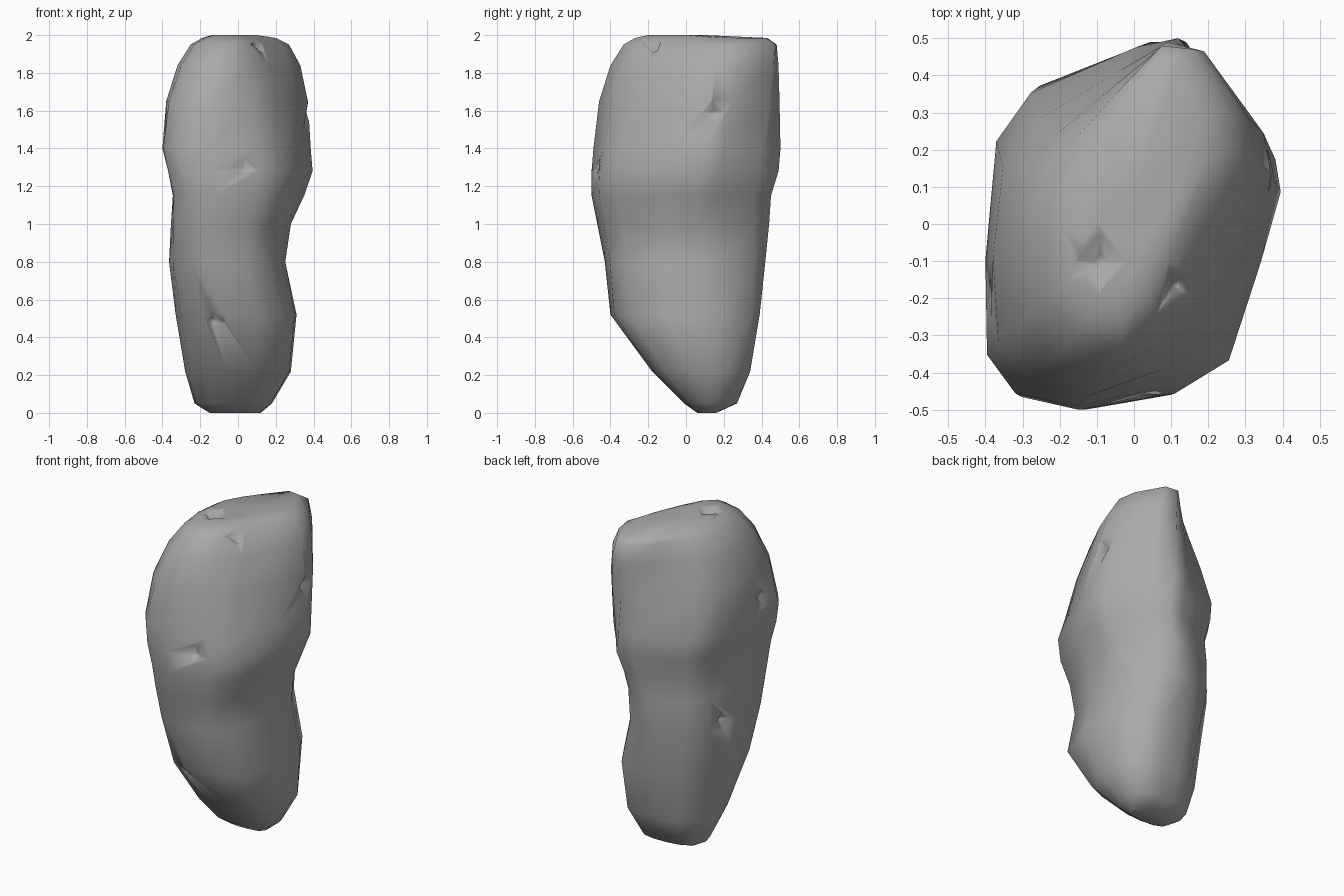
import bpy, bmesh
from mathutils import Vector, Matrix

cube = bpy.data.objects.get("Cube")
if cube:
    bpy.data.objects.remove(cube)

# Plan outlines, counter-clockwise from the back left corner
CREST = [(-.28, .1), (-.3, -.05), (-.28, -.22), (-.2, -.33), (-.07, -.36), (.03, -.28),
         (.11, -.15), (.21, .05), (.26, .18), (.24, .3), (.14, .47), (.05, .48), (-.08, .35), (-.2, .22)]
UPPER = [(-.37, .25), (-.4, -.1), (-.4, -.37), (-.33, -.47), (-.17, -.505), (.1, -.46),
         (.25, -.37), (.34, -.1), (.395, .09), (.38, .18), (.21, .39), (.13, .5), (.03, .5), (-.28, .38)]
LOWER = [(-.3, .24), (-.34, 0), (-.31, -.2), (-.2, -.36), (-.08, -.4), (.1, -.38),
         (.24, -.3), (.3, -.1), (.31, .05), (.29, .2), (.2, .35), (.08, .39), (-.08, .38), (-.2, .34)]

# Height, then x and y limits of each ring
LEVELS = [
    (0, -.15, .12, .06, .16), (.05, -.23, .18, -.01, .27), (.22, -.28, .28, -.18, .34),
    (.52, -.33, .31, -.4, .39), (.8, -.365, .25, -.43, .42), (1, -.355, .28, -.47, .44),
    (1.15, -.345, .35, -.5, .45), (1.28, -.37, .395, -.5, .49), (1.4, -.4, .385, -.49, .5),
    (1.65, -.38, .37, -.46, .495), (1.84, -.32, .33, -.4, .49), (1.95, -.25, .27, -.33, .48),
    (1.985, -.19, .2, -.27, .43), (2, -.14, .1, -.2, .1)]


def unit_box(points):
    """Stretch an outline to fill the unit square."""
    xs, ys = zip(*points)
    return [Vector(((x - min(xs)) / (max(xs) - min(xs)), (y - min(ys)) / (max(ys) - min(ys))))
            for x, y in points]


def ramp(z, start, end):
    return min(max((z - start) / (end - start), 0), 1)


def blend(a, b, t):
    return unit_box([p.lerp(q, t) for p, q in zip(a, b)])


def material(name, value):
    mat = bpy.data.materials.new(name)
    mat.use_nodes = True
    colour = (value, value, value, 1)
    mat.diffuse_color = colour
    bsdf = next(n for n in mat.node_tree.nodes if n.type == "BSDF_PRINCIPLED")
    bsdf.inputs["Base Color"].default_value = colour
    return mat


def new_object(name, bm):
    bmesh.ops.recalc_face_normals(bm, faces=bm.faces)
    mesh = bpy.data.meshes.new(name)
    bm.to_mesh(mesh)
    bm.free()
    obj = bpy.data.objects.new(name, mesh)
    bpy.context.collection.objects.link(obj)
    return obj


# Boulder body, lofted through the rings
bm = bmesh.new()
lower, upper, crest = map(unit_box, (LOWER, UPPER, CREST))
rings = []
for z, x0, x1, y0, y1 in LEVELS:
    outline = blend(blend(lower, upper, ramp(z, .6, 1.25)), crest, ramp(z, 1.3, 1.95))
    rings.append([bm.verts.new((x0 + (x1 - x0) * p.x, y0 + (y1 - y0) * p.y, z)) for p in outline])
n = len(UPPER)
for a, b in zip(rings, rings[1:]):
    for i in range(n):
        j = (i + 1) % n
        bm.faces.new((a[i], a[j], b[j], b[i]))
bm.faces.new(rings[0])
bm.faces.new(rings[-1])
boulder = new_object("boulder", bm)
boulder.data.materials.append(material("stone grey", .4))

# Chipped pits: place on the surface, outward direction, size
PITS = [((.03, -.475, 1.3), (0, -1, .3), .07), ((-.13, -.365, .48), (0, -1, -.4), .07),
        ((.12, -.17, 1.93), (.3, -.4, 1), .05), ((.35, .15, 1.59), (1, 0, 0), .06),
        ((-.09, -.1, 2), (0, 0, 1), .09), ((-.345, .13, .84), (-1, .2, 0), .07),
        ((-.39, -.2, 1.5), (-1, 0, 0), .07)]
bm = bmesh.new()
for place, out, size in PITS:
    turn = Vector(out).to_track_quat("Z", "Y").to_matrix().to_4x4()
    # A four-sided point driven into the stone, base outside it
    bmesh.ops.create_cone(
        bm, cap_ends=True, segments=4, radius1=size * .2, radius2=size * 1.4, depth=size,
        matrix=Matrix.Translation(place) @ turn)
cutter = new_object("pit_cutter", bm)
cutter.hide_render = True

boulder_cut = boulder.modifiers.new("pits", "BOOLEAN")
boulder_cut.operation = "DIFFERENCE"
boulder_cut.object = cutter
bpy.context.view_layer.objects.active = boulder
bpy.ops.object.select_all(action="DESELECT")
boulder.select_set(True)
bpy.ops.object.modifier_apply(modifier="pits")
bpy.data.objects.remove(cutter)
bpy.ops.object.shade_smooth_by_angle(angle=1.2)
